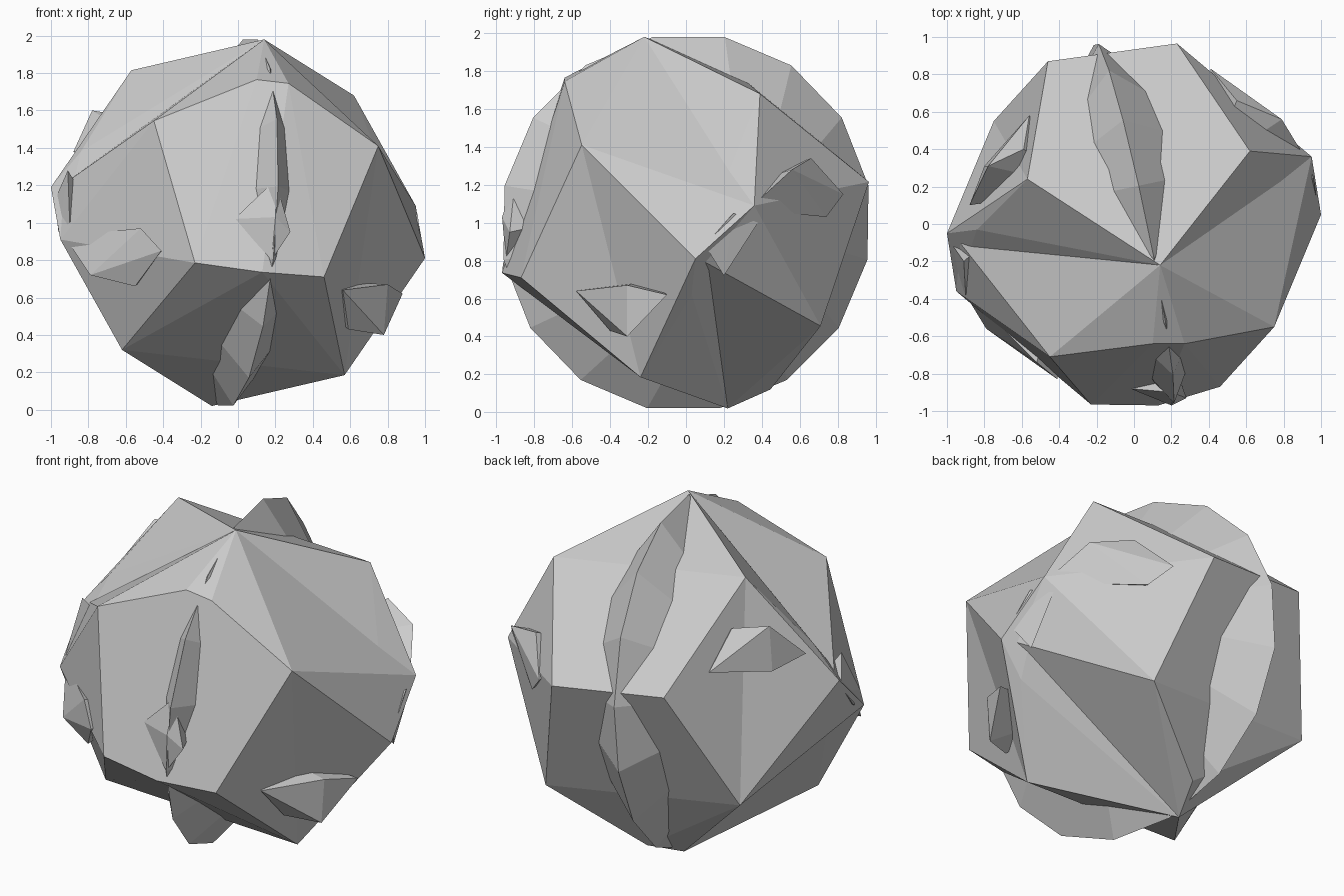
import bpy, bmesh, math
from mathutils import Vector

cube = bpy.data.objects.get("Cube")
if cube:
    bpy.data.objects.remove(cube, do_unlink=True)

CENTRE = Vector((0, 0, 1))

grey = bpy.data.materials.new("stone_grey")
grey.use_nodes = True
grey.diffuse_color = (0.6, 0.6, 0.6, 1)
grey.node_tree.nodes["Principled BSDF"].inputs["Base Color"].default_value = (0.6, 0.6, 0.6, 1)


def hull(name, points, sign=1):
    """Flat-faced convex chunk around the centre; sign -1 gives its point mirror."""
    bm = bmesh.new()
    for p in points:
        bm.verts.new(Vector(p) * sign + CENTRE)
    result = bmesh.ops.convex_hull(bm, input=bm.verts)
    loose = {v for v in result["geom_interior"] if isinstance(v, bmesh.types.BMVert)}
    bmesh.ops.delete(bm, geom=list(loose), context="VERTS")
    bmesh.ops.recalc_face_normals(bm, faces=bm.faces)
    mesh = bpy.data.meshes.new(name)
    bm.to_mesh(mesh)
    bm.free()
    mesh.materials.append(grey)
    obj = bpy.data.objects.new(name, mesh)
    bpy.context.collection.objects.link(obj)


# Main body half: large pentagon face with ridges running to one side
axis = [(.14, -.22, .98), (-.14, .22, -.98)]
cheek, keel = (.75, -.55, .41), (.57, -.24, -.815)
core = axis + [
    cheek, keel, (-.45, -.71, .545), (.46, -.87, -.29),
    (-.23, -.965, -.215), (-.62, -.39, -.68),
    (-.97, -.05, .18), (-.95, -.36, -.09),
]
# Side wedge, meeting the core in a shallow valley
wedge = axis + [cheek, keel, (1, .05, -.19), (.95, .36, .09), (.84, .03, -.38)]
# The front has a raised brow and chin, the back a low cut edge
front_extra = [(.1, -.64, .765), (.27, -.64, .745), (.13, -.97, -.265)]
back_extra = [(.05, -.445, .88)]

# Wedge fins at the sides
side_fin = [
    (-.79, -.56, -.28), (-.41, -.83, -.15), (-.55, -.66, -.34),
    (-.52, -.74, -.03), (-.93, -.33, -.07), (-.4, -.3, -.2),
]
low_fin = [
    (.56, -.58, -.36), (.78, -.31, -.6), (.59, -.4, -.57),
    (.88, -.1, -.38), (.8, -.31, -.33), (.3, -.2, -.3),
]

# Small shard lying along each side ridge
edge_shard = [
    (-.91, -.2, .28), (-.98, -.1, .12), (-.96, -.25, -.05),
    (-.9, -.38, .0), (-.8, -.1, .1),
]

for sign, side, extra in ((1, "front", front_extra), (-1, "back", back_extra)):
    hull(side + "_body", core + extra, sign)
    hull(side + "_wedge", wedge, sign)
    hull(side + "_side_fin", side_fin, sign)
    hull(side + "_low_fin", low_fin, sign)
    hull(side + "_edge_shard", edge_shard, sign)

# Splinter on the front face
hull("front_splinter", [
    (-.02, -.88, .02), (.2, -.9, .23), (.28, -.93, -.05),
    (.18, -.95, -.2), (.2, -.97, .03), (.2, -.7, 0),
])

# Lens-shaped disc whose rim breaks through the body, fatter towards the back
normal = Vector((1, .21, -.07)).normalized()
across = normal.cross(Vector((0, 0, 1))).normalized()
up = across.cross(normal)
SIDES = 16
rim = []
for i in range(SIDES):
    a = math.tau * (i + .5) / SIDES
    rim.append(across * math.sin(a) + up * math.cos(a))
bulge = Vector((0, .2, .04))
hull("rim_disc", rim + [normal * .72 + bulge, normal * -.72 + bulge])
